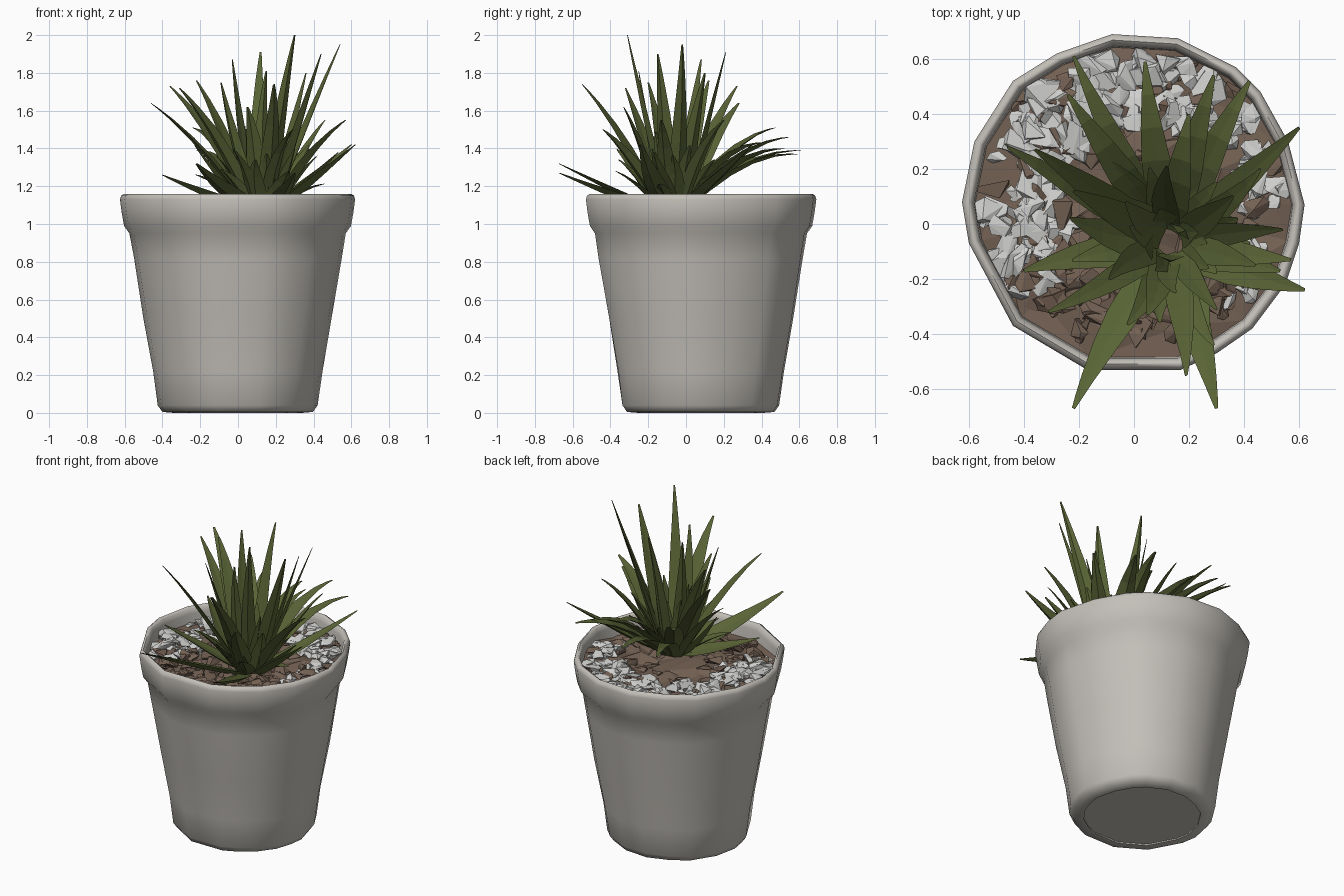
import bpy, bmesh, math, random
from mathutils import Vector, Matrix

random.seed(7)
cube = bpy.data.objects.get("Cube")
if cube:
    bpy.data.objects.remove(cube, do_unlink=True)


def material(name, rgb):
    m = bpy.data.materials.new(name)
    m.use_nodes = True
    m.diffuse_color = (*rgb, 1)
    m.node_tree.nodes["Principled BSDF"].inputs["Base Color"].default_value = (*rgb, 1)
    return m


CERAMIC = material("warm grey ceramic", (0.55, 0.525, 0.485))
SOIL = material("brown bark", (0.175, 0.12, 0.088))
STONE = material("white stone", (0.62, 0.62, 0.61))
LEAF = material("leaf green", (0.1, 0.127, 0.036))


def finish(bm, name, mat):
    bmesh.ops.recalc_face_normals(bm, faces=bm.faces)
    mesh = bpy.data.meshes.new(name)
    bm.to_mesh(mesh)
    bm.free()
    mesh.materials.append(mat)
    obj = bpy.data.objects.new(name, mesh)
    bpy.context.collection.objects.link(obj)
    return obj


def bridge(bm, a, b):
    n = len(a)
    for i in range(n):
        bm.faces.new((a[i], a[(i + 1) % n], b[(i + 1) % n], b[i]))


# Slightly irregular pot outline, scaled along a side profile
MID = Vector((0, 0.075, 0))
OUTLINE = [(-.08, .69), (.16, .675), (.37, .57), (.46, .48), (.56, .3), (.62, .07),
           (.6, -.07), (.55, -.22), (.43, -.38), (.3, -.47), (.17, -.53), (-.17, -.53),
           (-.44, -.37), (-.6, -.07), (-.625, .08), (-.58, .3), (-.44, .52), (-.28, .62)]


def outline(scale, z, jitter=0.0):
    pts = []
    for x, y in OUTLINE:
        k = scale + random.uniform(-jitter, jitter)
        pts.append(MID + Vector((x, y - MID.y, 0)) * k + Vector((0, 0, z)))
    return pts


# Pot: recessed foot, tapering body, rounded rim and inner wall
PROFILE = [(.545, .008), (.545, 0), (.64, .005), (.68, .04), (.72, .22, .006),
           (.8, .5, .008), (.885, .82, .006), (.92, .95), (.965, .99),
           (.985, 1.06), (1, 1.13), (.99, 1.15), (.965, 1.16), (.943, 1.15),
           (.93, 1.12), (.915, 1)]
bm = bmesh.new()
rings = [[bm.verts.new(p) for p in outline(*row)] for row in PROFILE]
for a, b in zip(rings, rings[1:]):
    bridge(bm, a, b)
bm.faces.new(rings[0])
bm.faces.new(rings[-1])
pot = finish(bm, "pot", CERAMIC)
bpy.ops.object.select_all(action='DESELECT')
pot.select_set(True)
bpy.context.view_layer.objects.active = pot
bpy.ops.object.shade_smooth_by_angle(angle=math.radians(70))

# Soil: rough concentric surface
bm = bmesh.new()
rings = []
for k in (.935, .78, .6, .42, .22):
    ring = [bm.verts.new(p) for p in outline(k, 1.06, 0 if k > .9 else .04)]
    for v in ring:
        v.co.z += random.uniform(-.015, .025)
    rings.append(ring)
for a, b in zip(rings, rings[1:]):
    bridge(bm, a, b)
bm.faces.new(rings[-1])
bmesh.ops.triangulate(bm, faces=bm.faces)
finish(bm, "soil", SOIL)


# Angular chips scattered over the soil
def add_chip(bm, centre, size):
    turn = Matrix.Rotation(random.uniform(0, math.tau), 3, 'Z')
    verts = []
    for _ in range(8):
        p = Vector([random.gauss(0, 1) for _ in range(3)]).normalized() * size
        p.z *= .55
        p.x *= 1.25
        verts.append(bm.verts.new(centre + turn @ p))
    hull = bmesh.ops.convex_hull(bm, input=verts)
    loose = {v for v in hull["geom_interior"] if isinstance(v, bmesh.types.BMVert)}
    bmesh.ops.delete(bm, geom=list(loose), context='VERTS')


def scatter(name, mat, count, angles, radii, sizes):
    bm = bmesh.new()
    for _ in range(count):
        a = math.radians(random.uniform(*angles))
        r = math.sqrt(random.uniform(radii[0] ** 2, radii[1] ** 2))
        pos = MID + Vector((r * math.cos(a), r * math.sin(a), random.uniform(1.07, 1.095)))
        add_chip(bm, pos, random.uniform(*sizes))
    finish(bm, name, mat)


scatter("white_stones", STONE, 150, (35, 222), (.26, .54), (.035, .07))
scatter("white_stones_side", STONE, 28, (-50, 35), (.4, .53), (.03, .055))
scatter("bark_chips", SOIL, 60, (0, 360), (.15, .53), (.035, .06))
scatter("bark_chips_front", SOIL, 55, (205, 350), (.3, .52), (.035, .06))

# Leaves: tapered keeled blades curving from the heart to each tip
HEART = Vector((.13, -.07, 1.08))
WIDTHS = [(0, .8), (.2, 1), (.4, .95), (.6, .72), (.8, .42), (.93, .22), (1, .1)]


def add_leaf(bm, tip, half, bend):
    out = Vector((tip.x - HEART.x, tip.y - HEART.y, 0)).normalized()
    across = Vector((-out.y, out.x, 0))
    base = HEART + out * random.uniform(.03, .07)
    control = (base + tip) / 2 + Vector((0, 0, bend)) + across * random.uniform(-.04, .04)
    roll = random.uniform(-.3, .3)
    rows = []
    for t, w in WIDTHS:
        p = base * (1 - t) ** 2 + control * 2 * t * (1 - t) + tip * t * t
        tangent = ((control - base) * (1 - t) + (tip - control) * t).normalized()
        spin = Matrix.Rotation(roll, 3, tangent)
        normal = spin @ across.cross(tangent).normalized()
        side = spin @ across * half * w
        keel = normal * half * w * .45
        rows.append([bm.verts.new(q) for q in
                     (p + side, p + keel * .2, p - side, p + keel)])
    for a, b in zip(rows, rows[1:]):
        bridge(bm, a, b)
    bm.faces.new(rows[0])
    bm.faces.new(rows[-1])


def leaf_group(name, half, tips, bend):
    bm = bmesh.new()
    for tip in tips:
        add_leaf(bm, Vector(tip), half * random.uniform(.9, 1.12), bend)
    finish(bm, name, LEAF)


leaf_group("upright_leaves", .048, [
    (.3, -.31, 2), (.54, -.02, 1.95), (.44, -.15, 1.9), (.12, .21, 1.91), (-.03, .08, 1.87),
    (.15, -.25, 1.81), (-.09, -.2, 1.75), (.36, .1, 1.8)], .02)
leaf_group("leaning_leaves", .05, [
    (-.22, .12, 1.76), (-.36, .27, 1.73), (-.46, .28, 1.64), (-.31, -.32, 1.72),
    (.19, -.55, 1.74), (.57, -.13, 1.55), (.29, -.44, 1.5), (.46, .2, 1.55),
    (.05, -.33, 1.62)], .1)
leaf_group("back_leaves", .055, [
    (-.22, .61, 1.39), (-.24, .47, 1.51), (.04, .59, 1.37), (.29, .54, 1.46),
    (.42, .52, 1.4), (.2, .4, 1.43)], .17)
leaf_group("low_leaves", .06, [
    (-.22, -.67, 1.32), (.3, -.67, 1.27), (-.4, -.17, 1.26), (.62, -.24, 1.42),
    (.53, -.17, 1.38), (-.23, .02, 1.42), (.6, .35, 1.42)], -.01)


# Short leaves filling the heart, from spreading to almost vertical
def spiral(count, reach, heights):
    tips = []
    for i in range(count):
        a = i * 2.4
        r = random.uniform(*reach)
        tips.append((HEART.x + r * math.cos(a), HEART.y + r * math.sin(a),
                     random.uniform(*heights)))
    return tips


leaf_group("spreading_heart_leaves", .052, spiral(16, (.2, .36), (1.2, 1.42)), .05)
leaf_group("inner_heart_leaves", .045, spiral(10, (.04, .18), (1.3, 1.55)), .02)
